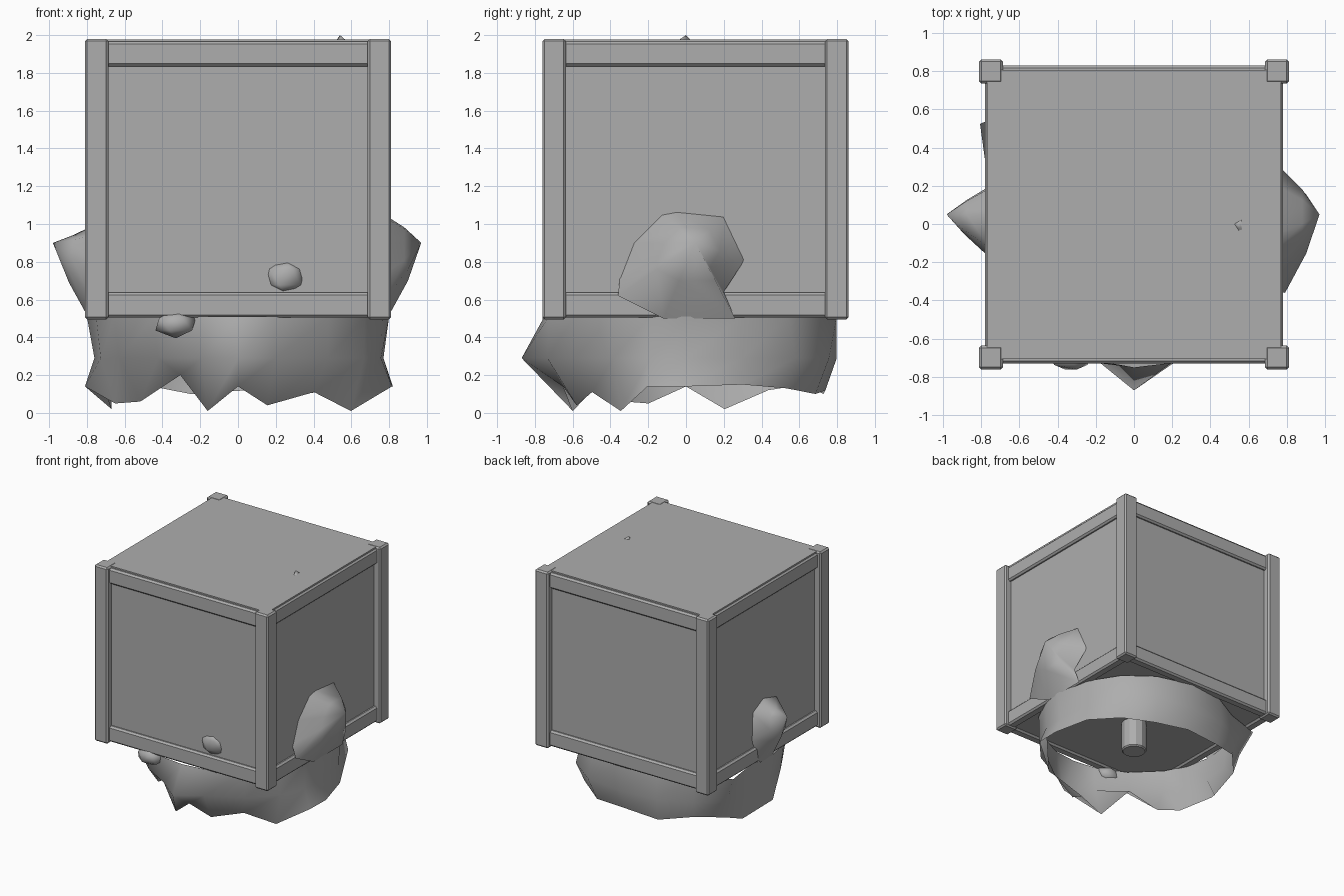
import bpy, bmesh, math
from mathutils import Vector

if "Cube" in bpy.data.objects:
    bpy.data.objects.remove(bpy.data.objects["Cube"], do_unlink=True)

grey = bpy.data.materials.new("plain_grey")
grey.use_nodes = True
grey.diffuse_color = (0.42, 0.42, 0.42, 1)
grey.node_tree.nodes["Principled BSDF"].inputs["Base Color"].default_value = (0.42, 0.42, 0.42, 1)


def finish(name, bm, smooth=False, bevel=0):
    """Turn a bmesh into a named, coloured object."""
    bmesh.ops.recalc_face_normals(bm, faces=bm.faces)
    me = bpy.data.meshes.new(name)
    for f in bm.faces:
        f.smooth = smooth
    bm.to_mesh(me)
    bm.free()
    me.materials.append(grey)
    ob = bpy.data.objects.new(name, me)
    bpy.context.collection.objects.link(ob)
    if bevel:
        mod = ob.modifiers.new("bevel", "BEVEL")
        mod.width = bevel
        mod.segments = 1
    return ob


def box(name, lo, hi, bevel=0):
    bm = bmesh.new()
    bmesh.ops.create_cube(bm, size=1)
    for v in bm.verts:
        v.co = [(a + b) / 2 + c * (b - a) for a, b, c in zip(lo, hi, v.co)]
    return finish(name, bm, bevel=bevel)


def bridge(bm, a, b):
    """Join two closed loops of vertices with quads."""
    for i in range(len(a)):
        j = (i + 1) % len(a)
        bm.faces.new((a[i], a[j], b[j], b[i]))


def lump(name, rim, tip, swell):
    """Rounded point rising from a rim through one middle ring."""
    bm = bmesh.new()
    tip, swell = Vector(tip), Vector(swell)
    outer = [bm.verts.new(p) for p in rim]
    mid = [bm.verts.new(Vector(p).lerp(tip, 0.5) + swell) for p in rim]
    bridge(bm, outer, mid)
    top = bm.verts.new(tip)
    for i in range(len(mid)):
        bm.faces.new((mid[i - 1], mid[i], top))
    return finish(name, bm, smooth=True)


def pebble(name, centre, size):
    bm = bmesh.new()
    bmesh.ops.create_icosphere(bm, subdivisions=1, radius=0.5)
    for v in bm.verts:
        v.co = [c + s * p for c, s, p in zip(centre, size, v.co)]
    return finish(name, bm, smooth=True)


# Crate: inner block, four posts, and rails on all four sides
MID, LOW, HIGH = 0.05, 0.5, 1.98
box("crate_panels", (-0.755, MID - 0.755, LOW + 0.02), (0.755, MID + 0.755, HIGH - 0.015))
box("crate_lid", (-0.768, MID - 0.755, HIGH - 0.03), (0.768, MID + 0.755, HIGH - 0.002))
for sx in (-1, 1):
    for sy in (-1, 1):
        x, y = sx * 0.748, MID + sy * 0.748
        box("corner_post", (x - 0.0625, y - 0.0625, LOW - 0.005),
            (x + 0.0625, y + 0.0625, HIGH), bevel=0.012)
for level, z0 in (("bottom", LOW + 0.005), ("top", HIGH - 0.145)):
    for s in (-1, 1):
        c = s * 0.74
        box(level + "_rail_across", (-0.7, MID + c - 0.04, z0),
            (0.7, MID + c + 0.04, z0 + 0.132), bevel=0.014)
        box(level + "_rail_side", (c - 0.04, MID - 0.7, z0),
            (c + 0.04, MID + 0.7, z0 + 0.132), bevel=0.014)

# Ragged skirt: angle, hem radius, hem height, belly radius
columns = [
    (0, .82, .14, .77), (22, .80, .15, .79), (43, .78, .13, .85), (63, .77, .10, .85),
    (86, .74, .12, .80), (109, .77, .10, .82), (129, .80, .15, .84), (147, .80, .12, .85),
    (163, .70, .02, .78), (180, .81, .14, .76), (197, .68, .05, .76), (212, .61, .06, .74),
    (234, .52, .20, .72), (255, .62, .01, .74), (270, .65, .14, .87), (285, .60, .04, .76),
    (309, .64, .11, .76), (330, .69, .01, .77), (346, .84, .14, .78)]
bm = bmesh.new()
hem, belly, waist = [], [], []
for deg, r, z, b in columns:
    a = math.radians(deg)
    ring = lambda rad, h: bm.verts.new((rad * math.cos(a), rad * math.sin(a), h))
    hem.append(ring(r, z))
    belly.append(ring(b, 0.29))
    waist.append(ring(0.96 if deg == 147 else 0.80 - 0.05 * max(0, -math.sin(a)), 0.51))
bridge(bm, hem, belly)
bridge(bm, belly, waist)
finish("ragged_skirt", bm, smooth=True)

# Side bulges that push through the crate walls
side = lambda s, yz: [(s * (0.75 if z > 0.64 else 0.79), y, z) for y, z in yz]
lump("left_bulge", side(1, [(-.12, .5), (-.36, .62), (-.35, .72), (-.28, .9), (-.13, 1.05),
                            (-.05, 1.065), (.2, 1.04), (.31, .81), (.2, .64), (.26, .5)]),
     (0.97, 0.05, 0.9), (0.02, 0, 0))
lump("right_bulge", side(-1, [(-.02, .5), (-.14, .63), (-.18, .75), (-.13, .95), (.05, 1.0),
                              (.19, .93), (.2, .7), (.14, .5)]),
     (-0.98, 0.05, 0.9), (-0.01, 0, -0.01))

# Small spots breaking through the front wall and the lid
pebble("front_spot", (0.25, -0.695, 0.72), (0.23, 0.06, 0.19))
pebble("skirt_fold", (-0.33, -0.70, 0.47), (0.24, 0.14, 0.15))
lump("lid_tip", [(.52, 0, 1.97), (.55, -.045, 1.97), (.575, -.04, 1.97), (.57, .03, 1.97)],
     (0.54, 0, 2.0), (0, 0, 0))

# Short stump under the crate floor
bm = bmesh.new()
bmesh.ops.create_cone(bm, cap_ends=True, segments=12, radius1=0.1, radius2=0.1, depth=0.27)
bmesh.ops.translate(bm, verts=bm.verts, vec=(0, 0, 0.4))
stump = finish("centre_stump", bm, bevel=0.01)
